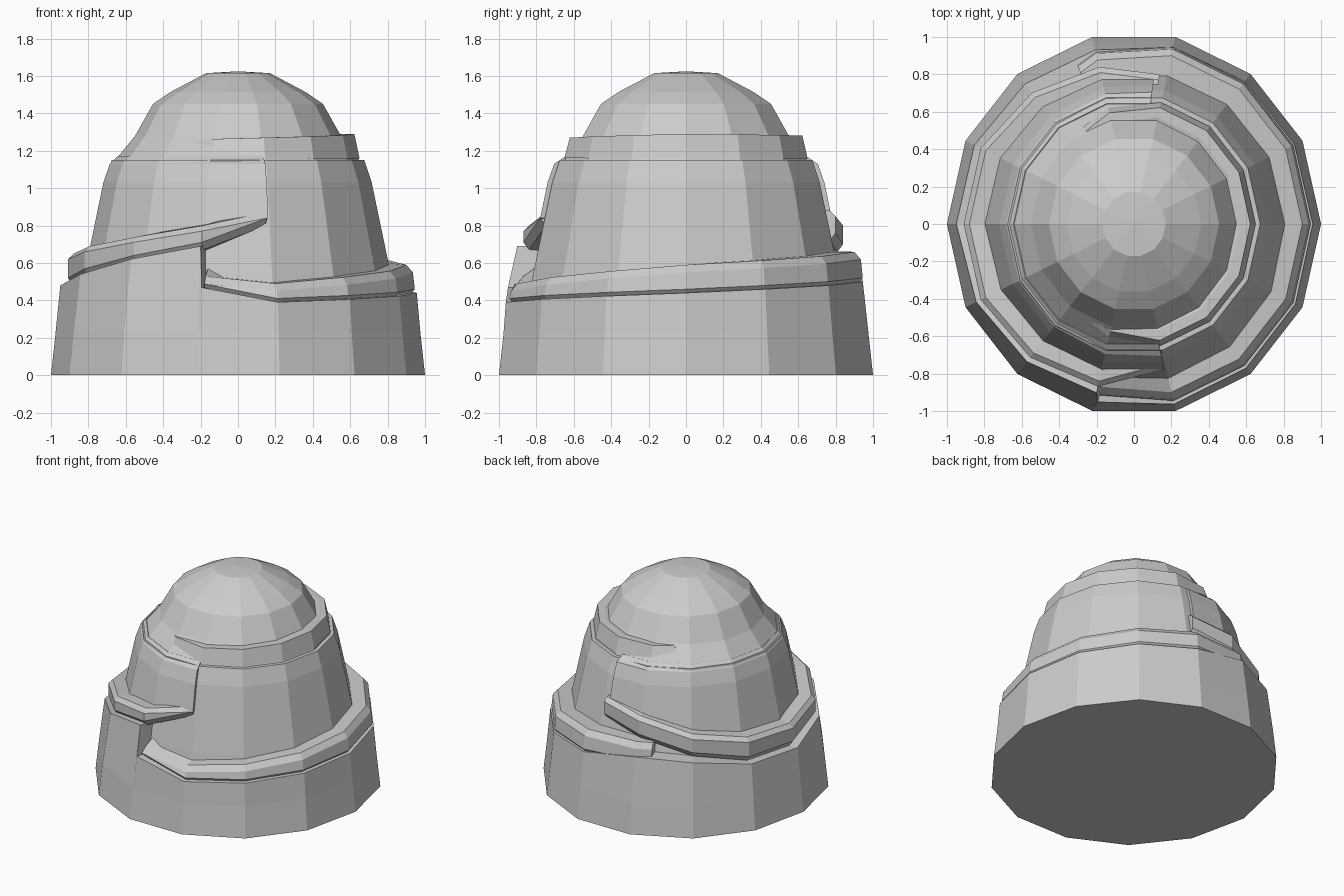
import bpy, bmesh, math

if "Cube" in bpy.data.objects:
    bpy.data.objects.remove(bpy.data.objects["Cube"])

SIDES = 14
STEP = 360 / SIDES
Y_SCALE = 1 / math.cos(math.pi / SIDES)   # equal width and depth


def key(keys, a):
    """Piecewise linear value at a from (position, value) keys."""
    if a <= keys[0][0]:
        return keys[0][1]
    for (a0, v0), (a1, v1) in zip(keys, keys[1:]):
        if a <= a1:
            return v0 + (v1 - v0) * (a - a0) / (a1 - a0)
    return keys[-1][1]


def place(a, r, z):
    """Point on a 14-sided ring; angles between corners stay on the flats."""
    f = math.cos(math.pi / SIDES) / math.cos(math.radians(a % STEP - STEP / 2))
    t = math.radians(a)
    return (r * f * math.cos(t), r * f * math.sin(t) * Y_SCALE, z)


def corners(a, b):
    inside = [k * STEP for k in range(-14, 29) if a + 1 < k * STEP < b - 1]
    return [a, *inside, b]


def sweep(name, angles, section, ring=False):
    """Sweep an (r, z) section round the axis, as a full ring or a capped arc."""
    bm = bmesh.new()
    cols = [[bm.verts.new(place(a, r, z)) for r, z in section(a)] for a in angles]
    n, m = len(cols), len(cols[0])
    for i in range(n if ring else n - 1):
        c, d = cols[i], cols[(i + 1) % n]
        for j in range(m - 1 if ring else m):
            k = (j + 1) % m
            bm.faces.new((c[j], d[j], d[k], c[k]))
    if not ring:
        bm.faces.new(cols[0])
        bm.faces.new(cols[-1])
    bmesh.ops.remove_doubles(bm, verts=bm.verts, dist=0.0005)
    bmesh.ops.recalc_face_normals(bm, faces=bm.faces)
    me = bpy.data.meshes.new(name)
    bm.to_mesh(me)
    bm.free()
    ob = bpy.data.objects.new(name, me)
    bpy.context.collection.objects.link(ob)
    return ob


FULL = [k * STEP for k in range(-4, 10)]

# Lower tier: its top edge climbs round the hill, with a step at the front
TIER_TOP = [(-102, 0.47), (-77, 0.39), (0, 0.44), (77, 0.50), (100, 0.53),
            (104, 0.58), (129, 0.55), (154, 0.49), (180, 0.48), (206, 0.54),
            (231, 0.62), (257.2, 0.69)]


def lower_tier(a):
    h = key(TIER_TOP, a)
    r = key([(0.38, 0.965), (0.48, 0.95), (0.7, 0.90)], h)
    return [(0, 0), (1, 0), (0.975, 0.23), (r, h), (0.7, h), (0, 0.45)]


sweep("lower_tier", corners(-101.8, 257.2), lower_tier, ring=True)

# Middle tier
WALL = [(0.3, 0.86), (0.55, 0.815), (1.03, 0.715), (1.15, 0.675)]
sweep("middle_tier", FULL, lambda a: [
    (0, 0.3), *[(r, z) for z, r in WALL], (0.6, 1.15), (0, 1.15)], ring=True)

# Ledge on the left side, high at both ends and dipping in the middle
LEFT_LOW = [(80, 0.74), (103, 0.68), (129, 0.58), (154, 0.51), (180, 0.50), (206, 0.55),
            (231, 0.62), (257, 0.69), (281, 0.82)]


def left_ledge(a):
    b = key(LEFT_LOW, a)
    t = key([(80, 0.88), (103, 0.83), (129, 0.73), (154, 0.67), (180, 0.65), (206, 0.69),
             (231, 0.74), (257, 0.80), (281, 0.87)], a)
    r = key([(80, 0.80), (103, 0.84), (154, 0.91), (206, 0.91), (257, 0.87), (281, 0.78)], a)
    return [(0.6, b - 0.04), (r - 0.03, b - 0.02), (r, b + 0.02),
            (r, t - 0.03), (r - 0.03, t), (0.6, t + 0.02)]


sweep("left_ledge", corners(80, 281.5), left_ledge)


# Thicker wall above the left ledge, standing out most at its two ends
def left_wall(a):
    b = key(LEFT_LOW, a) + 0.02
    e = key([(82, 0.025), (129, 0.005), (231, 0.005), (282, 0.025)], a)
    return [(0.6, b), (key(WALL, b) + e, b), (0.715 + e, 1.03), (0.68 + e, 1.13),
            (0.645, 1.17), (0.5, 1.1)]


sweep("left_wall", corners(82, 282), left_wall)

# Dome
sweep("dome", FULL, lambda a: [
    (0, 1.1), (0.665, 1.1), (0.64, 1.17), (0.55, 1.28), (0.455, 1.45),
    (0.36, 1.515), (0.17, 1.615), (0, 1.625)], ring=True)


# Ledge on the right side, rising from front to back
def right_ledge(a):
    b = key(TIER_TOP, a) if a < 100 else 0.52
    t = b + key([(-102, 0.06), (-77, 0.10), (0, 0.15), (90, 0.16), (110, 0.13)], a)
    i = key([(-102, 0.12), (-77, 0.01), (0, 0)], a)
    e = key([(-102, -0.03), (-77, 0), (95, 0), (112, -0.05)], a)
    return [(0.7, b - 0.05), (0.91 + e, b - 0.02), (0.945 + e, b + 0.02),
            (0.935 + e, t - 0.04), (0.90 + e, t), (0.7, t + i)]


sweep("right_ledge", corners(-101.5, 110), right_ledge)


# Upper rim round the right side of the dome, tapering into it at the ends
def upper_rim(a):
    e = key([(-114, -0.07), (-77, 0), (90, 0), (118, -0.06)], a)
    b = key([(-114, 1.25), (-77, 1.16), (90, 1.16), (118, 1.24)], a)
    t = key([(-114, 1.26), (-77, 1.27), (0, 1.29), (90, 1.28), (118, 1.27)], a)
    return [(0.48, b), (0.65 + e, b), (0.622 + e, t), (0.57 + e, t), (0.48, t - 0.02)]


sweep("upper_rim", corners(-114, 118), upper_rim)
